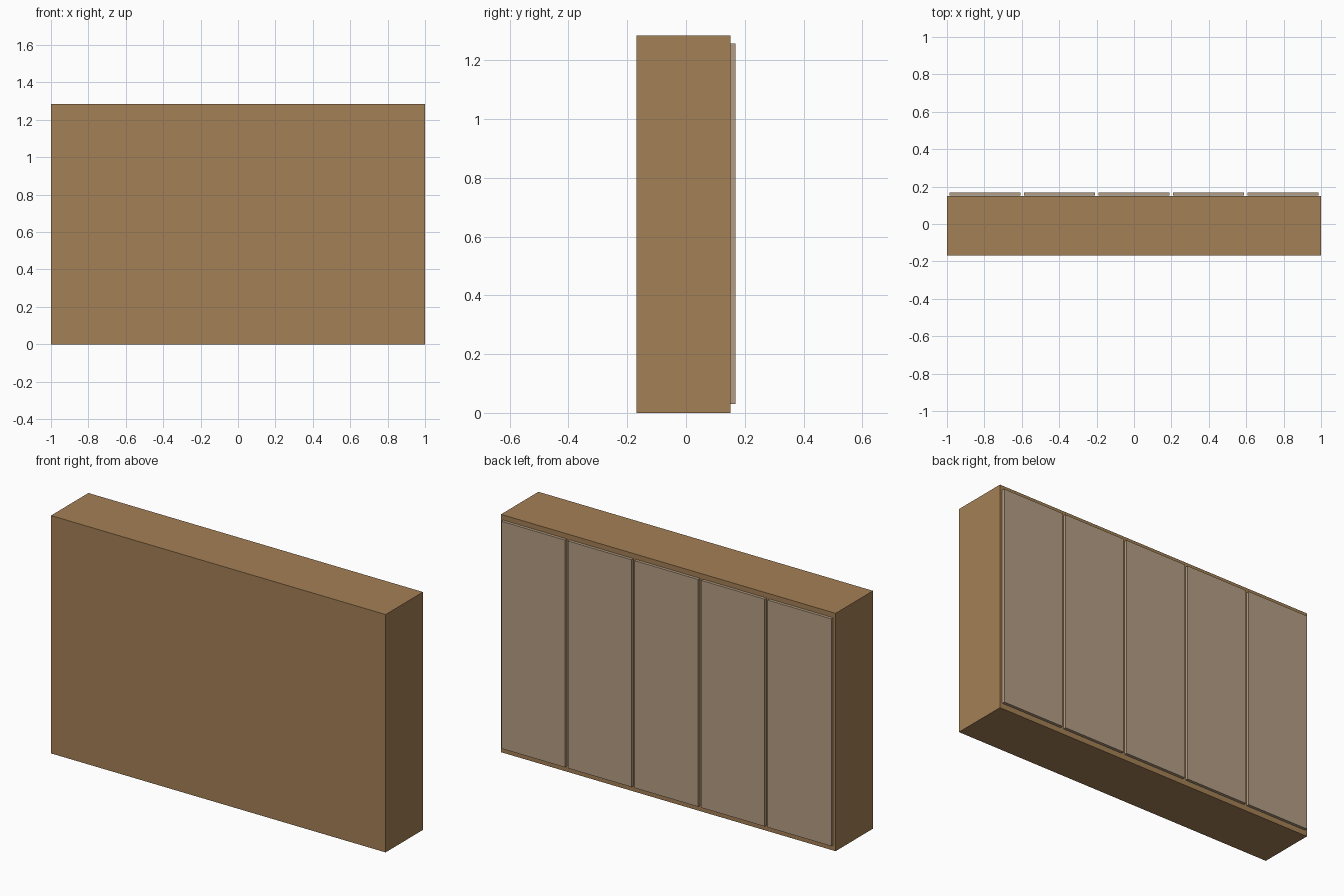
import bpy

if "Cube" in bpy.data.objects:
    bpy.data.objects.remove(bpy.data.objects["Cube"])

H = 1.285        # cabinet height
DOORS = 5
PITCH = 0.398    # spacing of door panels


def material(name, rgb):
    m = bpy.data.materials.new(name)
    m.diffuse_color = (*rgb, 1.0)
    m.use_nodes = True
    m.node_tree.nodes["Principled BSDF"].inputs["Base Color"].default_value = m.diffuse_color
    return m


def box(name, lo, hi, mat):
    size = [b - a for a, b in zip(lo, hi)]
    mid = [(a + b) / 2 for a, b in zip(lo, hi)]
    bpy.ops.mesh.primitive_cube_add(size=1, location=mid)
    ob = bpy.context.object
    ob.name = name
    ob.scale = size
    bpy.ops.object.transform_apply(location=False, rotation=False, scale=True)
    ob.data.materials.append(mat)
    return ob


wood = material("wood", (0.37, 0.215, 0.09))
panel = material("door_panel", (0.46, 0.34, 0.23))

# Cabinet carcass
box("cabinet_body", (-1, -0.168, 0), (1, 0.151, H), wood)

# Row of thin door panels on the +y side
for i in range(DOORS):
    x = (i - (DOORS - 1) / 2) * PITCH
    box(f"door_{i + 1}", (x - 0.19, 0.152, 0.03), (x + 0.19, 0.168, H - 0.027), panel)
